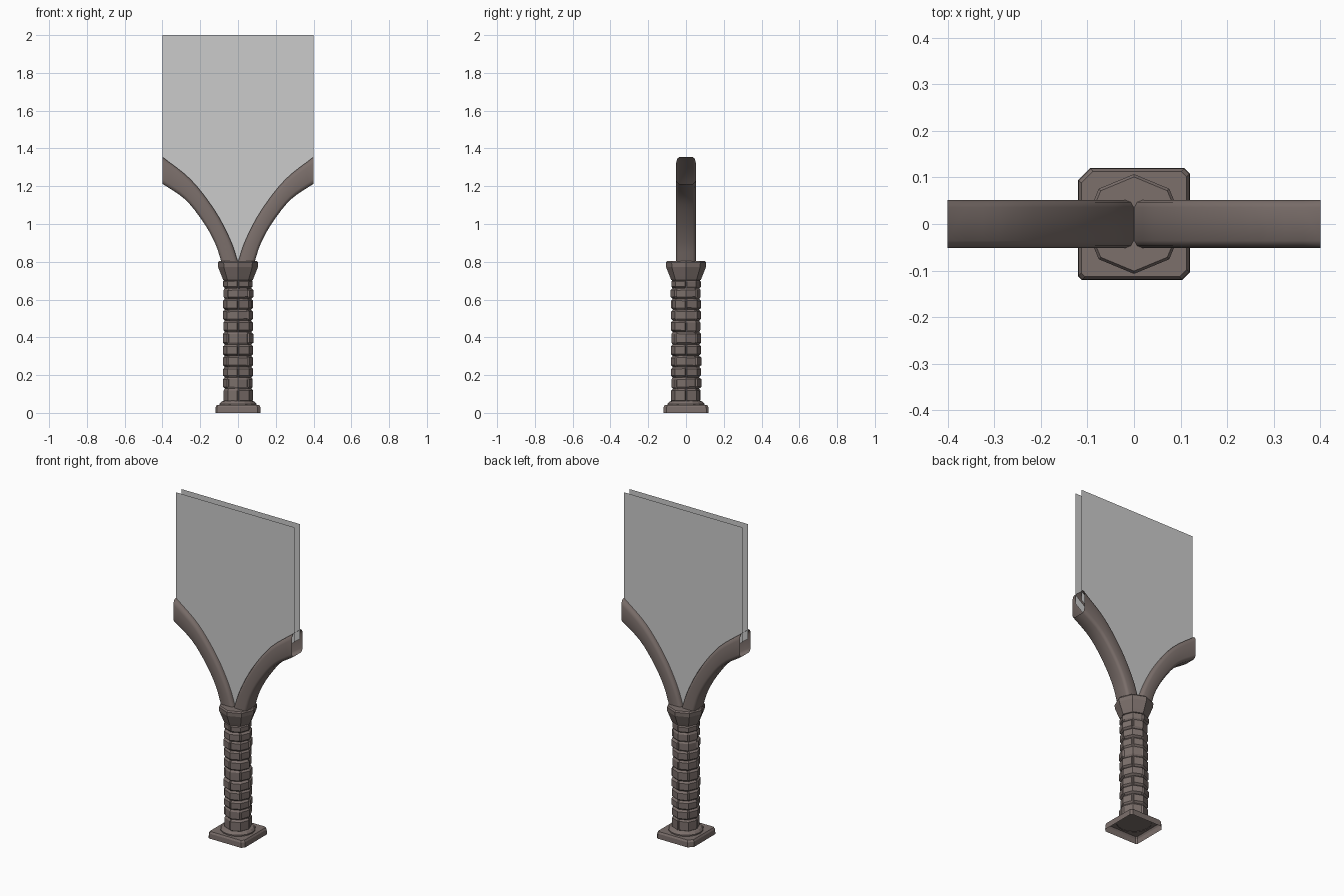
import bpy, bmesh, math, random
from mathutils import Vector

if "Cube" in bpy.data.objects:
    bpy.data.objects.remove(bpy.data.objects["Cube"])

random.seed(4)
stone = bpy.data.materials.new("brown_stone")
stone.diffuse_color = (0.2, 0.16, 0.148, 1)
stone.use_nodes = True
stone.node_tree.nodes["Principled BSDF"].inputs["Base Color"].default_value = stone.diffuse_color


def make(name, verts, faces, mat=stone, smooth=None):
    me = bpy.data.meshes.new(name)
    me.from_pydata(verts, [], faces)
    ob = bpy.data.objects.new(name, me)
    bpy.context.collection.objects.link(ob)
    bm = bmesh.new()
    bm.from_mesh(me)
    if mat:
        bmesh.ops.recalc_face_normals(bm, faces=bm.faces)
        me.materials.append(mat)
    bm.to_mesh(me)
    bm.free()
    if smooth:
        bpy.ops.object.select_all(action='DESELECT')
        ob.select_set(True)
        bpy.context.view_layer.objects.active = ob
        bpy.ops.object.shade_smooth_by_angle(angle=math.radians(smooth))
    return ob


def skin(rows, closed=True):
    """Quads between successive rings of equal length."""
    n = len(rows[0])
    verts = [v for r in rows for v in r]
    faces = [(i * n + j, i * n + (j + 1) % n, (i + 1) * n + (j + 1) % n, (i + 1) * n + j)
             for i in range(len(rows) - 1) for j in range(n if closed else n - 1)]
    return verts, faces


def octagon_loft(name, profile, n=8):
    rows = [[(r * math.cos(2 * math.pi * k / n), r * math.sin(2 * math.pi * k / n), z)
             for k in range(n)] for r, z in profile]
    v, f = skin(rows)
    f.append(tuple(range(len(v) - n, len(v))))
    return make(name, v, f)


# plinth: square slab with unevenly chipped corners, open underneath
h = 0.12
chips = [(1, 1, .012), (-1, 1, .026), (-1, -1, .008), (1, -1, .016)]
outline = []
for sx, sy, c in chips:
    a, b = (sx * h, sy * (h - c)), (sx * (h - c), sy * h)
    outline += [a, b] if sx * sy > 0 else [b, a]
rows = [[(x * s, y * s, z) for x, y in outline] for s, z in ((1, 0), (.99, .03), (.94, .041))]
v, f = skin(rows)
f.append(tuple(range(len(v) - 8, len(v))))
make("plinth", v, f)

# base ring, inner core and capital
octagon_loft("base_ring", [(.097, .038), (.097, .048), (.086, .06), (.07, .065)], 16)
octagon_loft("column_core", [(.069, .05), (.069, .72)])
octagon_loft("capital", [(.068, .7), (.078, .703), (.086, .722), (.106, .772),
                         (.107, .795), (.101, .803)])

# shaft: staggered courses of four corner stones each
levels = [.055, .128, .188, .243, .302, .362, .428, .488, .546, .604, .66, .705]
V, F = [], []
for i, (z0, z1) in enumerate(zip(levels, levels[1:])):
    for q in range(4):
        start = q * math.pi / 2 + (i % 2) * math.pi / 4
        grow = random.uniform(-.002, .005)
        tilt = random.uniform(-.003, .003)
        b = min(.01, (z1 - z0) * .2)
        rows = []
        for z, ins in ((z0, .008), (z0 + b, 0), (z1 - b, 0), (z1, .008)):
            row = []
            for t, e in ((0, .008), (.05, 0), (.5, 0), (.95, 0), (1, .008)):
                a = start + t * math.pi / 2
                # radius of an octagon outline at this angle
                d = (a % (math.pi / 4)) - math.pi / 8
                r = .078 * math.cos(math.pi / 8) / math.cos(d)
                r += grow - max(ins, e) - (grow if max(ins, e) else 0)
                row.append((r * math.cos(a), r * math.sin(a), z + tilt * (t - .5)))
            rows.append(row)
        v, f = skin(rows, False)
        F += [tuple(k + len(V) for k in q4) for q4 in f]
        V += v
make("shaft_stones", V, F)


# arch ribs: hollow tube between a lower and an upper curve
def spline(pts, steps=4):
    p = [Vector(q) for q in pts]
    p = [2 * p[0] - p[1]] + p + [2 * p[-1] - p[-2]]
    out = []
    for i in range(1, len(p) - 2):
        for s in range(steps):
            t = s / steps
            out.append(.5 * (2 * p[i] + (p[i + 1] - p[i - 1]) * t
                       + (2 * p[i - 1] - 5 * p[i] + 4 * p[i + 1] - p[i + 2]) * t * t
                       + (3 * p[i] - p[i - 1] - 3 * p[i + 1] + p[i + 2]) * t ** 3))
    return out + [p[-2]]


upper = spline([(0, .80), (.042, .92), (.125, 1.075), (.25, 1.235), (.4, 1.355)])
lower = spline([(.088, .80), (.122, .90), (.185, 1.012), (.28, 1.13), (.4, 1.213)])
half = [(.036, 0), (.047, .06), (.052, .18), (.052, .78), (.047, .93), (.036, 1)]
section = half + [(-y, t) for y, t in reversed(half)]
for side, name in ((1, "right_rib"), (-1, "left_rib")):
    rows = []
    for lo, up in zip(lower, upper):
        ring = [(lo.lerp(up, t), y) for y, t in section]
        rows.append([(side * p.x, y, p.y) for p, y in ring])
    make(name, *skin(rows), smooth=50)

# twin wall sheets rising from inside the ribs
edge = [lo.lerp(up, .6) for lo, up in zip(lower, upper)]
for y, name in ((-.026, "front_wall"), (.026, "back_wall")):
    base = [(-p.x, y, p.y) for p in reversed(edge)] + [(p.x, y, p.y) for p in edge]
    top = [(p[0], y, 2.0) for p in base]
    v, f = skin([base, top], False)
    if y > 0:
        f = [tuple(reversed(q)) for q in f]
    make(name, v, f, None)
